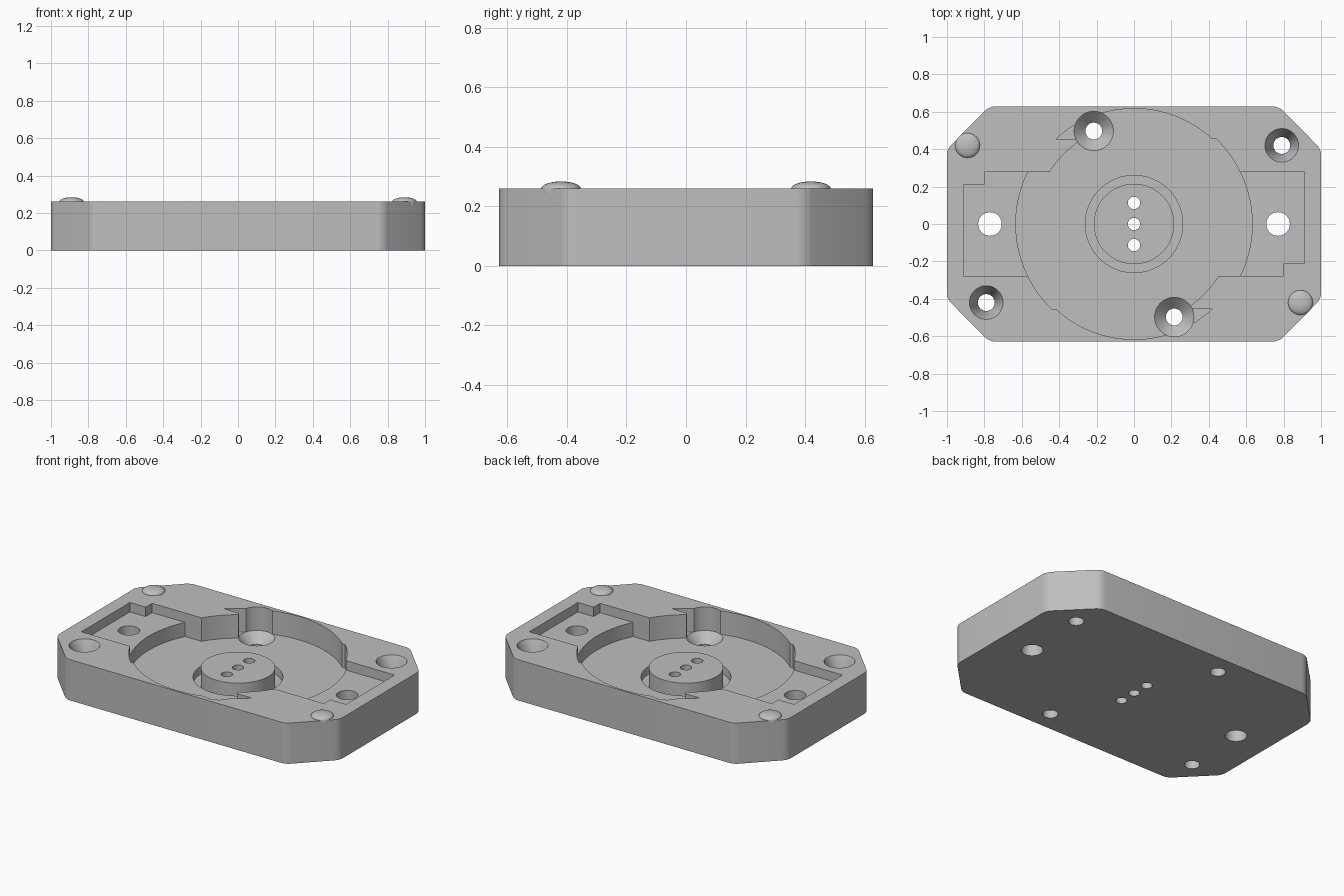
import bpy, bmesh
from math import sin, cos, asin, pi, radians
from mathutils import Matrix, Vector

if "Cube" in bpy.data.objects:
    bpy.data.objects.remove(bpy.data.objects["Cube"], do_unlink=True)

TOP, FLOOR, SLOT, ABOVE = 0.26, 0.11, 0.20, 0.4

grey = bpy.data.materials.new("plain grey")
grey.use_nodes = True
grey.diffuse_color = (0.52, 0.52, 0.52, 1)
grey.node_tree.nodes["Principled BSDF"].inputs["Base Color"].default_value = (0.52, 0.52, 0.52, 1)


def finish(name, bm):
    bmesh.ops.recalc_face_normals(bm, faces=bm.faces)
    mesh = bpy.data.meshes.new(name)
    bm.to_mesh(mesh)
    bm.free()
    mesh.materials.append(grey)
    obj = bpy.data.objects.new(name, mesh)
    bpy.context.collection.objects.link(obj)
    return obj


def prism(name, outline, z0, z1, fillet=0):
    bm = bmesh.new()
    base = bm.faces.new([bm.verts.new((x, y, z0)) for x, y in outline])
    up = bmesh.ops.extrude_face_region(bm, geom=[base])["geom"]
    bmesh.ops.translate(bm, vec=(0, 0, z1 - z0),
                        verts=[v for v in up if isinstance(v, bmesh.types.BMVert)])
    if fillet:
        upright = [e for e in bm.edges if abs(e.verts[0].co.z - e.verts[1].co.z) > 0.01]
        bmesh.ops.bevel(bm, geom=upright, offset=fillet, segments=5, profile=0.5, affect='EDGES')
    return finish(name, bm)


def lathe(name, profile, x=0, y=0, steps=48):
    # profile of (radius, height) that starts and ends on the axis
    bm = bmesh.new()
    vs = [bm.verts.new((r, 0, z)) for r, z in profile]
    es = [bm.edges.new(pair) for pair in zip(vs, vs[1:])]
    bmesh.ops.spin(bm, geom=vs + es, cent=(0, 0, 0), axis=(0, 0, 1),
                   angle=2 * pi, steps=steps, use_merge=True)
    bmesh.ops.remove_doubles(bm, verts=bm.verts, dist=1e-5)
    bmesh.ops.translate(bm, vec=(x, y, 0), verts=bm.verts)
    return finish(name, bm)


def drum(name, r, z0, z1, x=0, y=0, steps=48):
    return lathe(name, [(0, z0), (r, z0), (r, z1), (0, z1)], x, y, steps)


def combine(target, tool, operation='DIFFERENCE'):
    mod = target.modifiers.new("cut", 'BOOLEAN')
    mod.operation, mod.object, mod.solver = operation, tool, 'EXACT'
    bpy.ops.object.select_all(action='DESELECT')
    bpy.context.view_layer.objects.active = target
    target.select_set(True)
    bpy.ops.object.modifier_apply(modifier=mod.name)
    bpy.data.objects.remove(tool, do_unlink=True)


def smooth(obj):
    bpy.ops.object.select_all(action='DESELECT')
    bpy.context.view_layer.objects.active = obj
    obj.select_set(True)
    bpy.ops.object.shade_smooth_by_angle(angle=radians(30))


def arc(r, a0, a1, n):
    return [(r * cos(a0 + (a1 - a0) * i / n), r * sin(a0 + (a1 - a0) * i / n))
            for i in range(n + 1)]


def turned(points):
    return [(-x, -y) for x, y in points]


# Plate with clipped, slightly rounded corners
half = [(1, -0.4), (1, 0.4), (0.775, 0.628), (-0.775, 0.628)]
plate = prism("base_plate", half + turned(half), 0, TOP, fillet=0.03)

# Round pocket, with two hooked ledges reaching into it
R_SIDE, R_CAP, R_LEDGE = 0.632, 0.617, 0.53
LOW, HIGH = 0.277, 0.455
edge = (arc(R_SIDE, -asin(LOW / R_SIDE), asin(HIGH / R_SIDE), 24)
        + arc(R_CAP, asin(HIGH / R_CAP), pi - asin(HIGH / R_CAP), 32)
        + arc(R_LEDGE, pi - asin(HIGH / R_LEDGE), pi - asin(LOW / R_LEDGE), 10))
combine(plate, prism("pocket_cutter", edge + turned(edge), FLOOR, ABOVE))

# Shallow notched slots at both ends
slot = [(0.56, LOW), (0.912, LOW), (0.912, -0.212), (0.8, -0.212), (0.8, -LOW), (0.56, -LOW)]
for outline in (slot, turned(slot)):
    combine(plate, prism("slot_cutter", outline, SLOT, ABOVE))

# Ring groove around the raised centre boss
combine(plate, drum("groove_cutter", 0.26, 0.06, 0.15, steps=64))
combine(plate, drum("centre_boss", 0.215, 0.03, 0.17, steps=64), 'UNION')

# Pin holes through the boss and dowel holes through the slots
for y in (-0.113, 0, 0.113):
    combine(plate, drum("pin_hole_cutter", 0.033, -0.1, ABOVE, 0, y, 32))
for s in (-1, 1):
    combine(plate, drum("dowel_hole_cutter", 0.063, -0.1, ABOVE, 0.77 * s, 0))

    # Countersunk screw holes, at the corners and in the pocket floor
    combine(plate, lathe("corner_screw_cutter",
                         [(0, -0.1), (0.045, -0.1), (0.045, TOP - 0.1), (0.09, TOP),
                          (0.09, ABOVE), (0, ABOVE)], 0.79 * s, 0.42 * s))
    combine(plate, lathe("floor_screw_cutter",
                         [(0, -0.1), (0.045, -0.1), (0.045, FLOOR - 0.06), (0.105, FLOOR),
                          (0.105, ABOVE), (0, ABOVE)], -0.215 * s, 0.497 * s))
smooth(plate)

# Domed locating studs on two opposite corners
for s, side in ((-1, "right"), (1, "left")):
    dome = [(0.066 * cos(a), TOP + 0.024 * sin(a)) for a in (i * pi / 16 for i in range(8))]
    stud = lathe("locating_stud_" + side, [(0, TOP - 0.02), (0.066, TOP - 0.02)] + dome
                 + [(0, TOP + 0.024)], 0.89 * s, -0.42 * s)
    smooth(stud)
